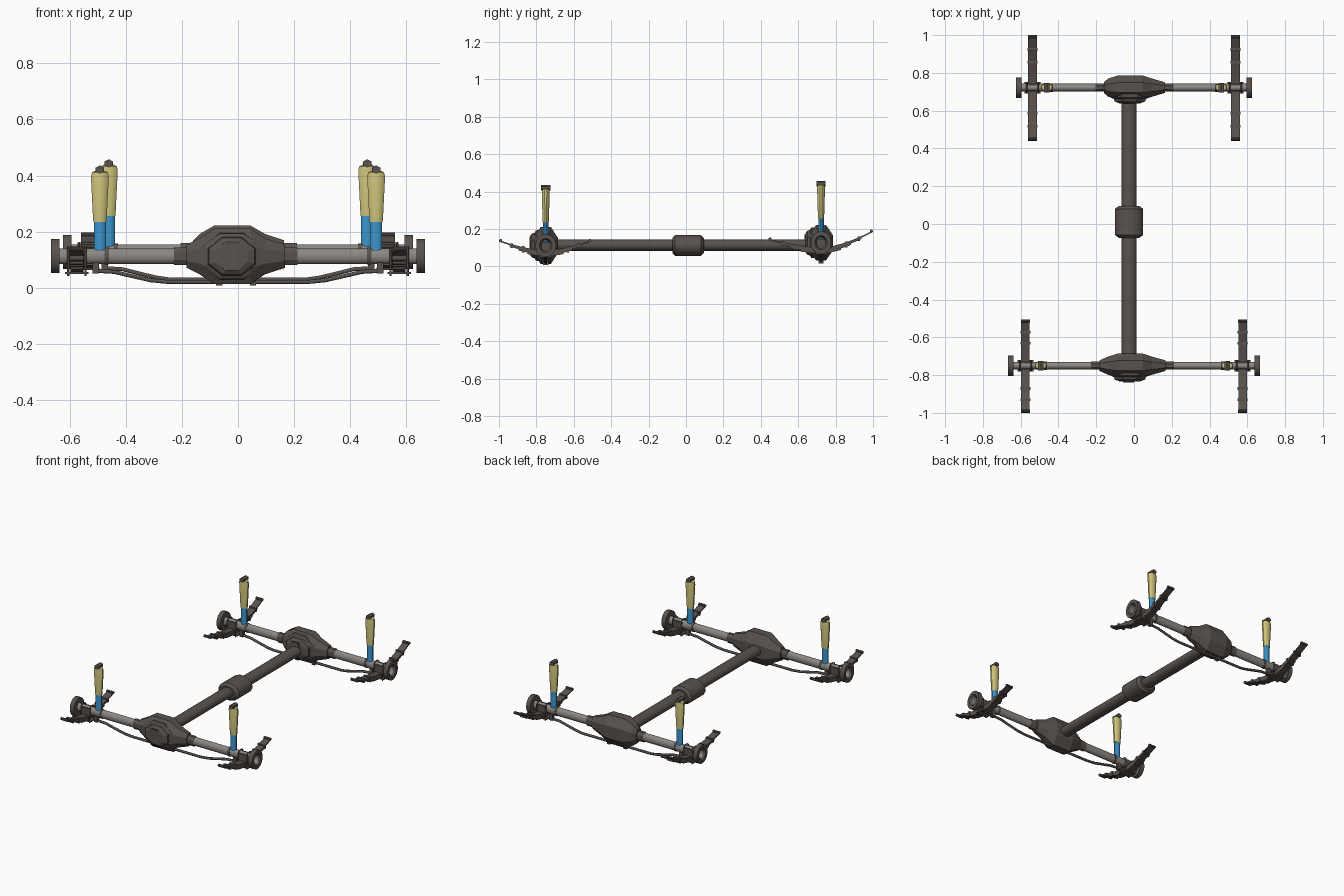
import bpy, bmesh, math
from mathutils import Vector

if "Cube" in bpy.data.objects:
    bpy.data.objects.remove(bpy.data.objects["Cube"])


def mat(name, rgb):
    m = bpy.data.materials.new(name)
    m.diffuse_color = (*rgb, 1)
    m.use_nodes = True
    m.node_tree.nodes["Principled BSDF"].inputs["Base Color"].default_value = m.diffuse_color
    return m


DARK = mat("dark_iron", (0.10, 0.085, 0.077))
GREY = mat("tube_grey", (0.26, 0.245, 0.23))
YELLOW = mat("shock_yellow", (0.62, 0.55, 0.20))
BLUE = mat("shock_blue", (0.045, 0.30, 0.60))


def finish(bm, name, material, smooth=None):
    bmesh.ops.recalc_face_normals(bm, faces=bm.faces)
    me = bpy.data.meshes.new(name)
    bm.to_mesh(me)
    bm.free()
    me.materials.append(material)
    ob = bpy.data.objects.new(name, me)
    bpy.context.collection.objects.link(ob)
    if smooth:
        bpy.context.view_layer.objects.active = ob
        ob.select_set(True)
        bpy.ops.object.shade_smooth_by_angle(angle=math.radians(smooth))
        ob.select_set(False)
    return ob


def loft(name, axis, centre, stations, material, sides=16, caps=True, closed=False, smooth=None):
    """Elliptical rings along an axis; station = (position, radius a, radius b)."""
    bm = bmesh.new()
    rings = []
    for p, a, b in stations:
        ring = []
        for i in range(sides):
            t = 2 * math.pi * (i + 0.5) / sides
            u, v = a * math.cos(t), b * math.sin(t)
            off = {'x': (p, u, v), 'y': (u, p, v), 'z': (u, v, p)}[axis]
            ring.append(bm.verts.new(Vector(centre) + Vector(off)))
        rings.append(ring)
    pairs = list(zip(rings, rings[1:]))
    if closed:
        pairs.append((rings[-1], rings[0]))
    for r, s in pairs:
        for i in range(sides):
            j = (i + 1) % sides
            bm.faces.new((r[i], r[j], s[j], s[i]))
    if caps and not closed:
        bm.faces.new(rings[0])
        bm.faces.new(rings[-1])
    return finish(bm, name, material, smooth)


def box(name, lo, hi, material=DARK):
    bm = bmesh.new()
    bmesh.ops.create_cube(bm, size=1)
    for v in bm.verts:
        v.co = Vector([l + (c + 0.5) * (h - l) for l, h, c in zip(lo, hi, v.co)])
    return finish(bm, name, material)


def pipe(name, pts, r, material=DARK):
    cu = bpy.data.curves.new(name, 'CURVE')
    cu.dimensions = '3D'
    cu.bevel_depth = r
    cu.bevel_resolution = 1
    cu.use_fill_caps = True
    sp = cu.splines.new('POLY')
    sp.points.add(len(pts) - 1)
    for p, c in zip(sp.points, pts):
        p.co = (*c, 1)
    ob = bpy.data.objects.new(name, cu)
    cu.materials.append(material)
    bpy.context.collection.objects.link(ob)


def strip(name, x, w, path, th):
    """Flat bar following a (y, z) path."""
    bm = bmesh.new()
    rows = [[bm.verts.new((x + dx, y, z + dz)) for dx, dz in
             ((-w, 0), (w, 0), (w, -th), (-w, -th))] for y, z in path]
    for r, s in zip(rows, rows[1:]):
        for i in range(4):
            j = (i + 1) % 4
            bm.faces.new((r[i], r[j], s[j], s[i]))
    bm.faces.new(rows[0])
    bm.faces.new(rows[-1])
    finish(bm, name, DARK)


def leaf_spring(tag, x, yc, zc, ends, w=0.023):
    def height(f):          # f runs -1..1 along the spring
        ze = ends[0][1] if f < 0 else ends[1][1]
        return zc + (ze - zc) * abs(f) ** 1.6

    def along(f):
        ye = ends[0][0] if f < 0 else ends[1][0]
        return yc + (ye - yc) * abs(f)

    th = 0.008
    for k, span in enumerate((1, 0.8, 0.6, 0.4)):
        fs = [span * (i / 8 - 1) for i in range(17)]
        strip(f"{tag}_leaf_{k}", x, w, [(along(f), height(f) - k * th) for f in fs], th)
    # clips around the leaves and rolled eyes at the ends
    for f, n in ((-0.75, 2), (-0.5, 3), (0.5, 3), (0.75, 2)):
        y, z = along(f), height(f)
        box(f"{tag}_clip", (x - w - .003, y - .007, z - n * th - .004), (x + w + .003, y + .007, z + .005))
    for f in (-1, 1):
        loft(f"{tag}_eye", 'x', (x, along(f), height(f)),
             [(-w - .001, .009, .009), (w + .001, .009, .009)], DARK, 10)


def axle(tag, y, z, hub_x, spring_x, shock_x, shock_z, ends, rz, diff_x, bar_z):
    # differential housing, lofted sideways
    cx = -0.022
    l, r = diff_x
    loft(tag + "_differential", 'x', (0, y, z),
         [(l, .023, .034), (l + .045, .023, .034), (l + .045, .03, .045), (cx - .115, .052, .07),
          (cx - .062, .07, rz * 1.08), (cx + .066, .07, rz * 1.08), (cx + .118, .052, .07),
          (r - .045, .03, .045), (r - .045, .023, .034), (r, .023, .034)], DARK, 8)
    # stepped cover or nose on the front of the housing
    loft(tag + "_differential_nose", 'y', (cx, y, z),
         [(-.03, .115, .09), (-.052, .112, .088), (-.06, .092, .074), (-.073, .088, .07),
          (-.083, .06, .055)], DARK, 8)
    box(tag + "_nose_rib", (cx - .035, y - .088, z - .045), (cx + .022, y - .07, z + .045))

    for s, side in ((-1, "left"), (1, "right")):
        n = f"{tag}_{side}"
        # open axle tube and hub ring
        inner = l + .03 if s < 0 else r - .03
        loft(n + "_axle_tube", 'x', (0, y, z), [(inner, .021, .028), (s * (hub_x - .01), .021, .028)],
             GREY, 16, caps=False, smooth=30)
        h = hub_x - .03
        loft(n + "_hub", 'x', (0, y, z),
             [(s * h, .055, .0615), (s * hub_x, .055, .0615), (s * hub_x, .034, .038),
              (s * (h + .012), .022, .029), (s * h, .022, .029)], DARK, 20, closed=True, smooth=30)
        # collar beside the shock mount
        a = shock_x - .032
        loft(n + "_collar", 'x', (0, y, z), [(s * a, .023, .031), (s * (a + .015), .023, .031)], DARK, 16)
        # leaf spring with saddle, plate and U bolts
        sx = s * spring_x
        zc = z - .026
        leaf_spring(n + "_spring", sx, y, zc, ends)
        box(n + "_saddle", (sx - .036, y - .024, zc - .004), (sx + .036, y + .024, z + .02))
        box(n + "_spring_plate", (sx - .042, y - .03, zc - .038), (sx + .042, y + .03, zc - .03))
        for d in (-.031, .031):
            pipe(n + "_u_bolt", [(sx + d, y - .025, zc - .045), (sx + d, y - .025, z + .022),
                                 (sx + d, y - .012, z + .033), (sx + d, y + .012, z + .033),
                                 (sx + d, y + .025, z + .022), (sx + d, y + .025, zc - .045)], .004)
        # shock absorber: blue body, yellow sleeve, dark top bush
        c = (s * shock_x, y, 0)
        q = shock_z
        loft(n + "_shock_body", 'z', c, [(z + .008, .022, .015), (q - .17, .022, .015)], BLUE, 12, smooth=35)
        loft(n + "_shock_sleeve", 'z', c,
             [(q - .187, .024, .0165), (q - .17, .0255, .0175), (q - .025, .033, .022),
              (q - .01, .029, .02), (q - .004, .018, .013)], YELLOW, 12, smooth=35)
        loft(n + "_shock_bush", 'y', (s * shock_x, y, q),
             [(-.025, .017, .015), (.025, .017, .015)], DARK, 6)
        # sway bar end bracket
        bx = s * (shock_x + .015)
        box(n + "_bar_bracket", (bx - .012, y - .012, bar_z + .03), (bx + .012, y + .012, z - .02))

    # sway bar slung under the axle
    e = shock_x + .02
    half = [(e, .04), (.44 * e / .51, .036), (.38 * e / .51, .022), (.31 * e / .51, .006), (.25, 0)]
    pts = [(-x, y, bar_z + d) for x, d in half] + [(x, y, bar_z + d) for x, d in reversed(half)]
    pipe(tag + "_sway_bar", pts, .008)
    for x in (-.067, .053):
        box(tag + "_bar_clamp", (x - .011, y - .014, bar_z - .013), (x + .011, y + .014, bar_z + .012))


axle("front", -.75, .112, .667, .575, .493, .421, ((-.991, .138), (-.513, .138)), .1, (-.228, .213), .02)
axle("rear", .722, .127, .625, .537, .461, .443, ((.449, .146), (.991, .188)), .095, (-.205, .21), .03)

# drive shaft with centre coupling
loft("drive_shaft", 'y', (-.026, 0, .114), [(-.70, .041, .032), (.68, .041, .032)], DARK, 16, smooth=30)
loft("shaft_coupling", 'y', (-.026, 0, .112),
     [(-.073, .056, .042), (-.058, .076, .057), (.08, .076, .057), (.095, .056, .042)], DARK, 16, smooth=30)
